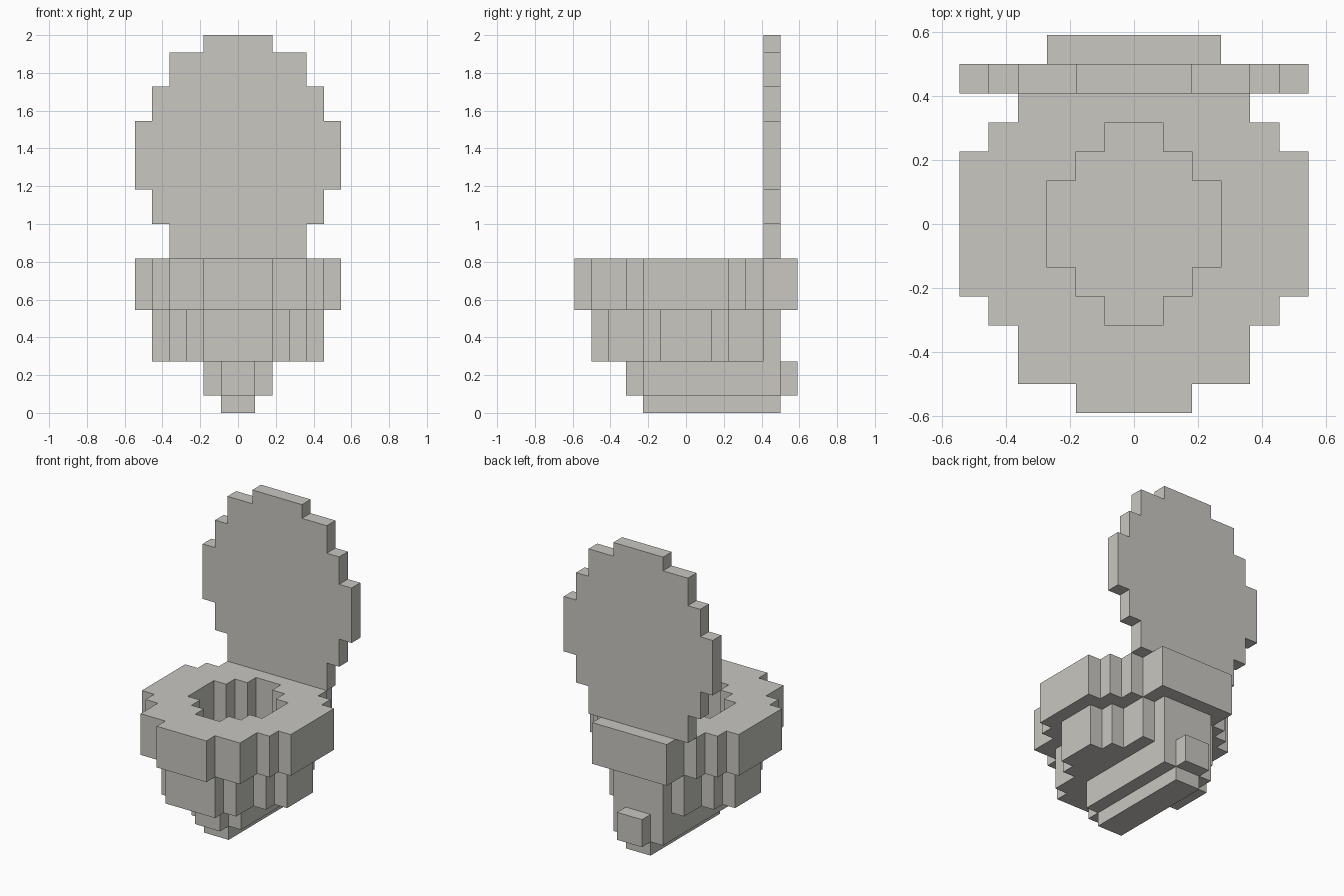
import bpy
import bmesh
from mathutils import Vector

cube = bpy.data.objects.get("Cube")
if cube:
    bpy.data.objects.remove(cube, do_unlink=True)

U = 2 / 22  # size of one block

# Single warm grey material
COLOUR = (0.578, 0.571, 0.533, 1)
grey = bpy.data.materials.new("warm grey ceramic")
grey.use_nodes = True
grey.diffuse_color = COLOUR
bsdf = next(n for n in grey.node_tree.nodes if n.type == 'BSDF_PRINCIPLED')
bsdf.inputs["Base Color"].default_value = COLOUR


def steps(start, rows):
    """Stepped half outline from (end, half width) rows."""
    pts = [(0, start)]
    for end, half in rows:
        pts += [(half, start), (half, end)]
        start = end
    return pts + [(0, start)]


def stepped_part(name, start, rows, low, high, hole=None, upright=False):
    """Extrude half a stepped outline and mirror it across x = 0."""
    outline = steps(start, rows)
    if hole:
        outline += steps(*hole)[::-1]

    def place(a, b, c):
        return Vector((a, c, b) if upright else (a, b, c)) * U

    bm = bmesh.new()
    face = bm.faces.new([bm.verts.new(place(a, b, low)) for a, b in outline])
    ext = bmesh.ops.extrude_face_region(bm, geom=[face], use_keep_orig=True)
    moved = [g for g in ext["geom"] if isinstance(g, bmesh.types.BMVert)]
    bmesh.ops.translate(bm, verts=moved, vec=place(0, 0, high - low))
    bmesh.ops.recalc_face_normals(bm, faces=bm.faces)
    # Open the seam so the mirrored halves join cleanly
    seam = [f for f in bm.faces if all(abs(v.co.x) < 1e-5 for v in f.verts)]
    bmesh.ops.delete(bm, geom=seam, context='FACES')
    mesh = bpy.data.meshes.new(name)
    bm.to_mesh(mesh)
    bm.free()
    mesh.materials.append(grey)
    obj = bpy.data.objects.new(name, mesh)
    bpy.context.collection.objects.link(obj)
    mirror = obj.modifiers.new("mirror", 'MIRROR')
    mirror.use_clip = True
    return obj


# Narrow foot and the pedestal above it
stepped_part("foot", -2.5, [(5.5, 1)], 0, 1)
stepped_part("pedestal", -3.5, [(-2.5, 1), (5.5, 2)], 1, 3)

# Waste pipe stub at the back
stepped_part("waste_pipe", 5.5, [(6.5, 1)], 1, 3)

# Lower bowl
stepped_part("bowl", -5.5,
             [(-4.5, 2), (-2.5, 3), (-1.5, 4), (1.5, 5), (2.5, 4), (4.5, 3), (5.5, 2)],
             3, 6)

# Wide rim with its stepped opening
stepped_part("rim", -6.5,
             [(-5.5, 2), (-3.5, 4), (-2.5, 5), (2.5, 6), (3.5, 5), (4.5, 4), (6.5, 3)],
             6, 9,
             hole=(-3.5, [(-2.5, 1), (-1.5, 2), (1.5, 3), (2.5, 2), (3.5, 1)]))

# Raised lid
stepped_part("lid", 9,
             [(11, 4), (13, 5), (17, 6), (19, 5), (21, 4), (22, 2)],
             4.5, 5.5, upright=True)
